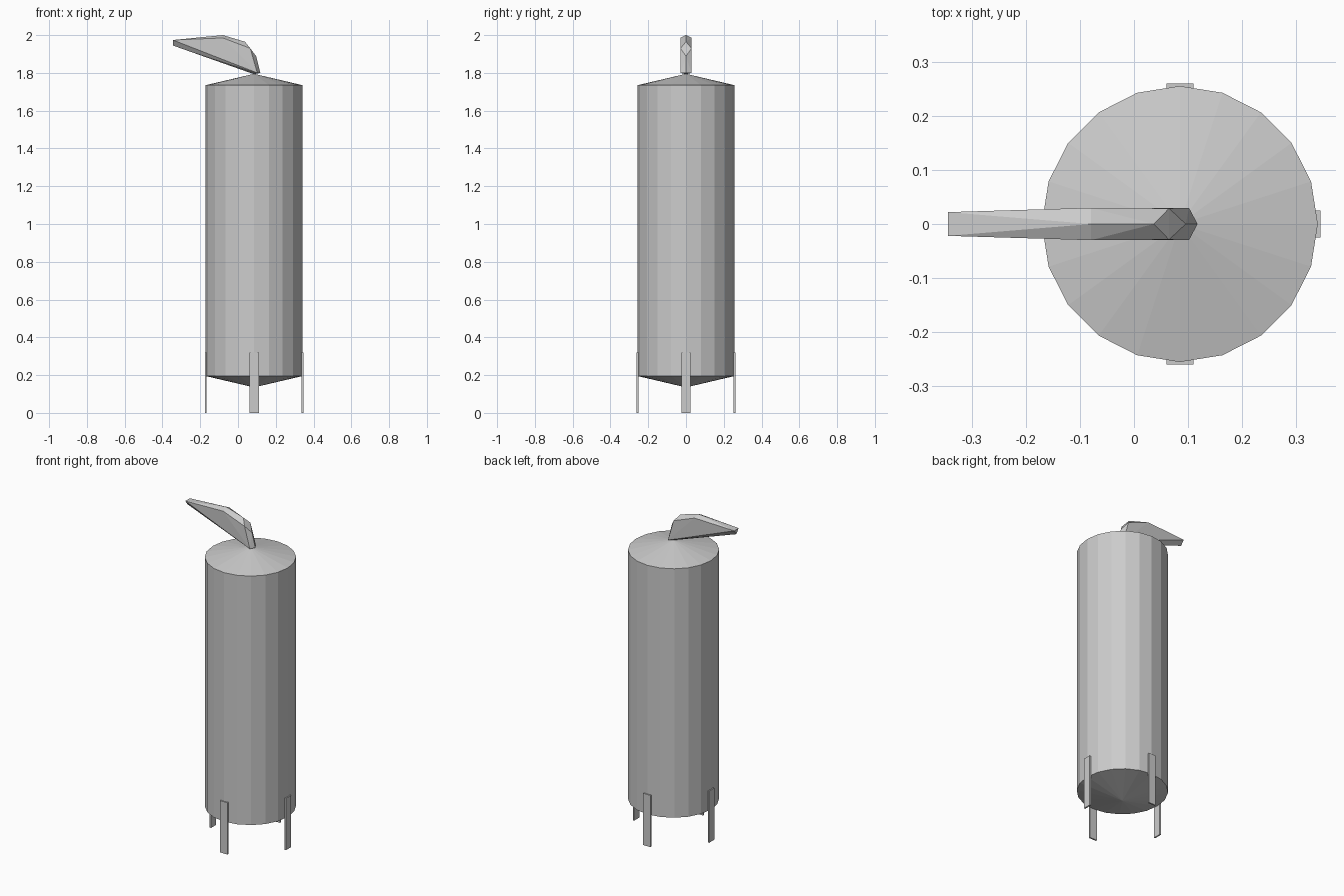
import bpy
import bmesh
from math import cos, sin, tau

cube = bpy.data.objects.get("Cube")
if cube:
    bpy.data.objects.remove(cube, do_unlink=True)

CENTRE_X = 0.085
RADIUS = 0.256
SIDES = 20

grey = bpy.data.materials.new("light grey metal")
grey.use_nodes = True
colour = (0.6, 0.6, 0.6, 1)
grey.diffuse_color = colour
grey.node_tree.nodes["Principled BSDF"].inputs["Base Color"].default_value = colour


def finish(name, bm):
    bmesh.ops.recalc_face_normals(bm, faces=bm.faces)
    mesh = bpy.data.meshes.new(name)
    bm.to_mesh(mesh)
    bm.free()
    mesh.materials.append(grey)
    obj = bpy.data.objects.new(name, mesh)
    bpy.context.collection.objects.link(obj)
    return obj


# Tank: faceted wall closed by shallow cones
def build_tank(bottom_tip, bottom, top, top_tip):
    bm = bmesh.new()
    rings = [[bm.verts.new((CENTRE_X + RADIUS * cos(tau * i / SIDES),
                            RADIUS * sin(tau * i / SIDES), z))
              for i in range(SIDES)] for z in (bottom, top)]
    low = bm.verts.new((CENTRE_X, 0, bottom_tip))
    high = bm.verts.new((CENTRE_X, 0, top_tip))
    for i in range(SIDES):
        j = (i + 1) % SIDES
        bm.faces.new((rings[0][i], rings[0][j], rings[1][j], rings[1][i]))
        bm.faces.new((low, rings[0][j], rings[0][i]))
        bm.faces.new((high, rings[1][i], rings[1][j]))
    finish("tank", bm)


build_tank(0.135, 0.195, 1.735, 1.795)

# Legs: four thin upright plates around the wall
for name, turn in (("left_leg", 0), ("back_leg", 1), ("right_leg", 2), ("front_leg", 3)):
    bm = bmesh.new()
    bmesh.ops.create_cube(bm, size=1)
    for v in bm.verts:
        v.co.x = v.co.x * 0.009 + RADIUS + 0.0005
        v.co.y *= 0.05
        v.co.z = (v.co.z + 0.5) * 0.32
    leg = finish(name, bm)
    leg.location.x = CENTRE_X
    leg.rotation_euler.z = turn * tau / 4

# Filler spout: ridge and keel on the middle plane, mirrored side corners
ridge_and_keel = [(0.118, 1.80), (0.096, 1.888), (0.037, 1.965), (-0.08, 2.0),
                  (-0.345, 1.945), (0.085, 1.793)]
side_corners = [(-0.345, 0.022, 1.974), (-0.08, 0.03, 1.985),
                (0.065, 0.029, 1.93), (0.102, 0.03, 1.80)]
bm = bmesh.new()
for x, z in ridge_and_keel:
    bm.verts.new((x, 0, z))
for x, y, z in side_corners:
    for side in (-1, 1):
        bm.verts.new((x, side * y, z))
bmesh.ops.convex_hull(bm, input=bm.verts)
finish("filler_spout", bm)
